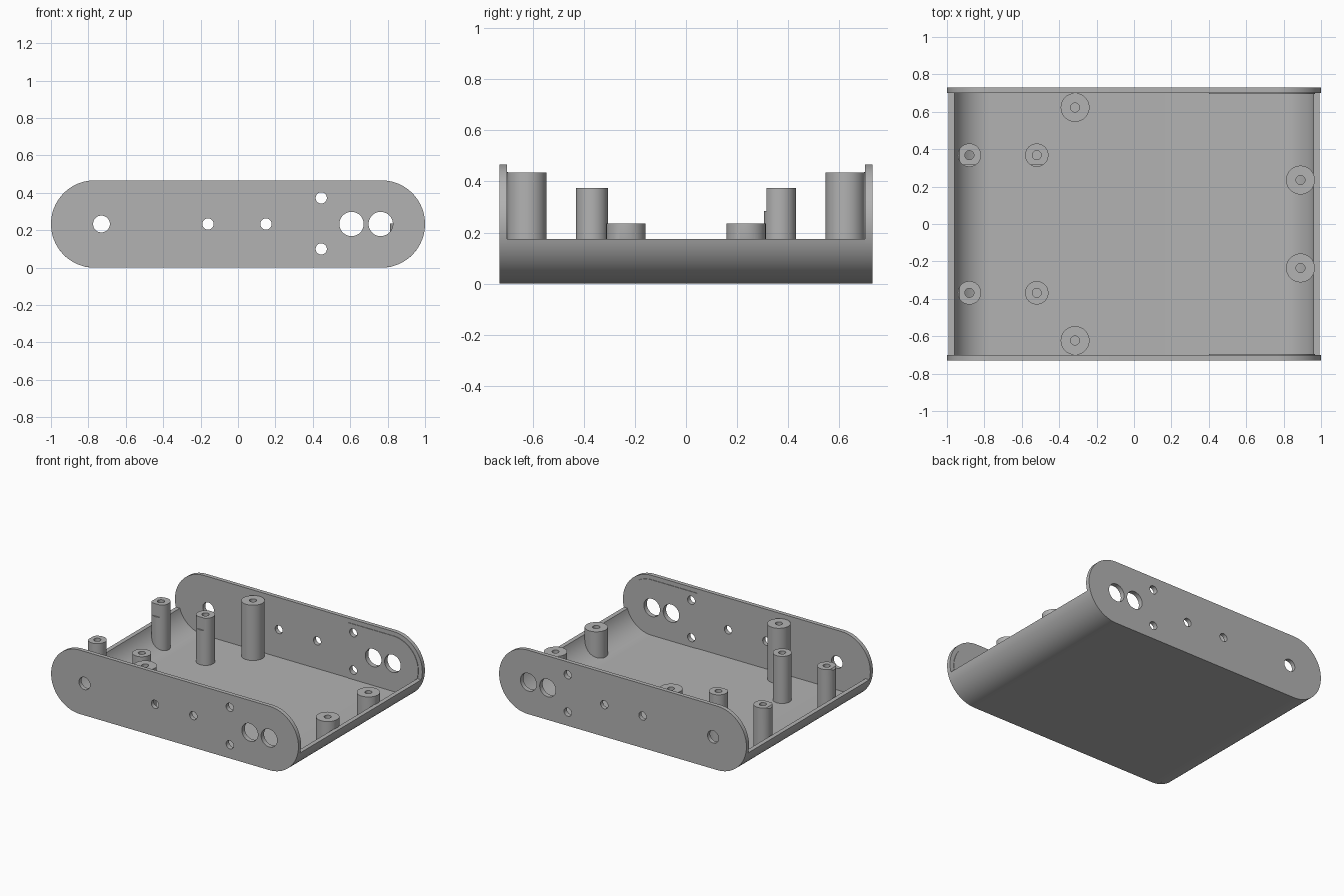
import bpy, bmesh
from math import pi, sin, cos, asin, radians

if "Cube" in bpy.data.objects:
    bpy.data.objects.remove(bpy.data.objects["Cube"])

R = 0.2335        # end radius, also the mid height
CX = 1 - R        # centre of the rounded ends
WALL = 0.031
RIM = 0.175       # height of the tray's open sides
Y_IN, Y_OUT = 0.70, 0.73

grey = bpy.data.materials.new("plain grey")
grey.use_nodes = True
grey.diffuse_color = (0.45, 0.45, 0.45, 1)
grey.node_tree.nodes["Principled BSDF"].inputs["Base Color"].default_value = grey.diffuse_color


def finish(name, bm):
    bmesh.ops.recalc_face_normals(bm, faces=bm.faces)
    mesh = bpy.data.meshes.new(name)
    bm.to_mesh(mesh)
    bm.free()
    obj = bpy.data.objects.new(name, mesh)
    bpy.context.collection.objects.link(obj)
    mesh.materials.append(grey)
    return obj


def activate(obj):
    bpy.ops.object.select_all(action='DESELECT')
    obj.select_set(True)
    bpy.context.view_layer.objects.active = obj


def smooth(obj):
    activate(obj)
    bpy.ops.object.shade_smooth_by_angle(angle=radians(30))


def carve(obj, cutter, operation='DIFFERENCE'):
    activate(obj)
    mod = obj.modifiers.new("carve", 'BOOLEAN')
    mod.object, mod.operation, mod.solver = cutter, operation, 'EXACT'
    bpy.ops.object.modifier_apply(modifier=mod.name)


def arc(cx, r, a0, a1, n=20):
    return [(cx + r * cos(a0 + (a1 - a0) * i / n), R + r * sin(a0 + (a1 - a0) * i / n))
            for i in range(n + 1)]


def stadium(r):
    return arc(CX, r, -pi / 2, pi / 2, 40) + arc(-CX, r, pi / 2, 3 * pi / 2, 40)


def prism(name, outline, y0, y1):
    bm = bmesh.new()
    face = bm.faces.new([bm.verts.new((x, y0, z)) for x, z in outline])
    ext = bmesh.ops.extrude_face_region(bm, geom=[face])
    for v in ext["geom"]:
        if isinstance(v, bmesh.types.BMVert):
            v.co.y = y1
    return finish(name, bm)


# Tray: U-shaped shell with rounded sides
def u_line(r):
    lift = asin((R - RIM) / r)
    return arc(-CX, r, pi + lift, 3 * pi / 2) + arc(CX, r, 3 * pi / 2, 2 * pi - lift)


smooth(prism("tray", u_line(R) + u_line(R - WALL)[::-1], -Y_IN, Y_IN))

# Cutter for the holes through both end plates
bm = bmesh.new()
for x, z, r in [(-0.73, R, 0.045), (-0.16, R, 0.03), (0.15, R, 0.03), (0.445, 0.373, 0.03),
                (0.445, 0.1, 0.03), (0.607, R, 0.065), (0.763, R, 0.065)]:
    ring = [bm.verts.new((x + r * cos(i * pi / 20), -1, z + r * sin(i * pi / 20))) for i in range(40)]
    ext = bmesh.ops.extrude_face_region(bm, geom=[bm.faces.new(ring)])
    for v in ext["geom"]:
        if isinstance(v, bmesh.types.BMVert):
            v.co.y = 1
holes = finish("hole_cutter", bm)

# End plates, each with a thin pad inside
pad_outline = [(0.4, R - R + WALL)] + arc(CX, R - WALL, -pi / 2, pi / 2, 40) + [(0.4, 2 * R - WALL)]
for side, s in (("front", -1), ("back", 1)):
    plate = prism(side + "_plate", stadium(R), s * Y_IN, s * Y_OUT)
    pad = prism(side + "_inner_pad", pad_outline, s * (Y_IN - 0.004), s * Y_IN)
    for part in (plate, pad):
        carve(part, holes)
        smooth(part)

# Helpers that trim the posts to the shell and flatten two of them
core = prism("core_trim", stadium(R - WALL / 2), -Y_IN - 0.01, Y_IN + 0.01)
notch = prism("notch_cutter", [(-1, 0.285), (0, 0.285), (0, 0.6), (-1, 0.6)], 0.2, 0.315)


# Screw posts: tubes standing on the tray floor
def post(name, x, y, r, top, bore=0.024, n=40):
    bm = bmesh.new()
    rings = []
    for rad, z in ((r, 0), (r, top), (bore, top), (bore, 0)):
        rings.append([bm.verts.new((x + rad * cos(2 * pi * i / n), y + rad * sin(2 * pi * i / n), z))
                      for i in range(n)])
    for k in range(4):
        a, b = rings[k], rings[(k + 1) % 4]
        for i in range(n):
            j = (i + 1) % n
            bm.faces.new((a[i], a[j], b[j], b[i]))
    obj = finish(name, bm)
    carve(obj, core, 'INTERSECT')
    return obj


for side, s in (("front", -1), ("back", 1)):
    posts = [post(side + "_tall_post", -0.315, s * 0.623, 0.077, 0.435),
             post(side + "_short_post", 0.89, s * 0.235, 0.077, 0.235)]
    for label, x in (("outer", -0.88), ("inner", -0.52)):
        mid = post(side + "_" + label + "_post", x, s * 0.368, 0.0625, 0.375)
        if s > 0:
            carve(mid, notch)
        posts.append(mid)
    for p in posts:
        smooth(p)

for helper in (holes, core, notch):
    bpy.data.objects.remove(helper)
